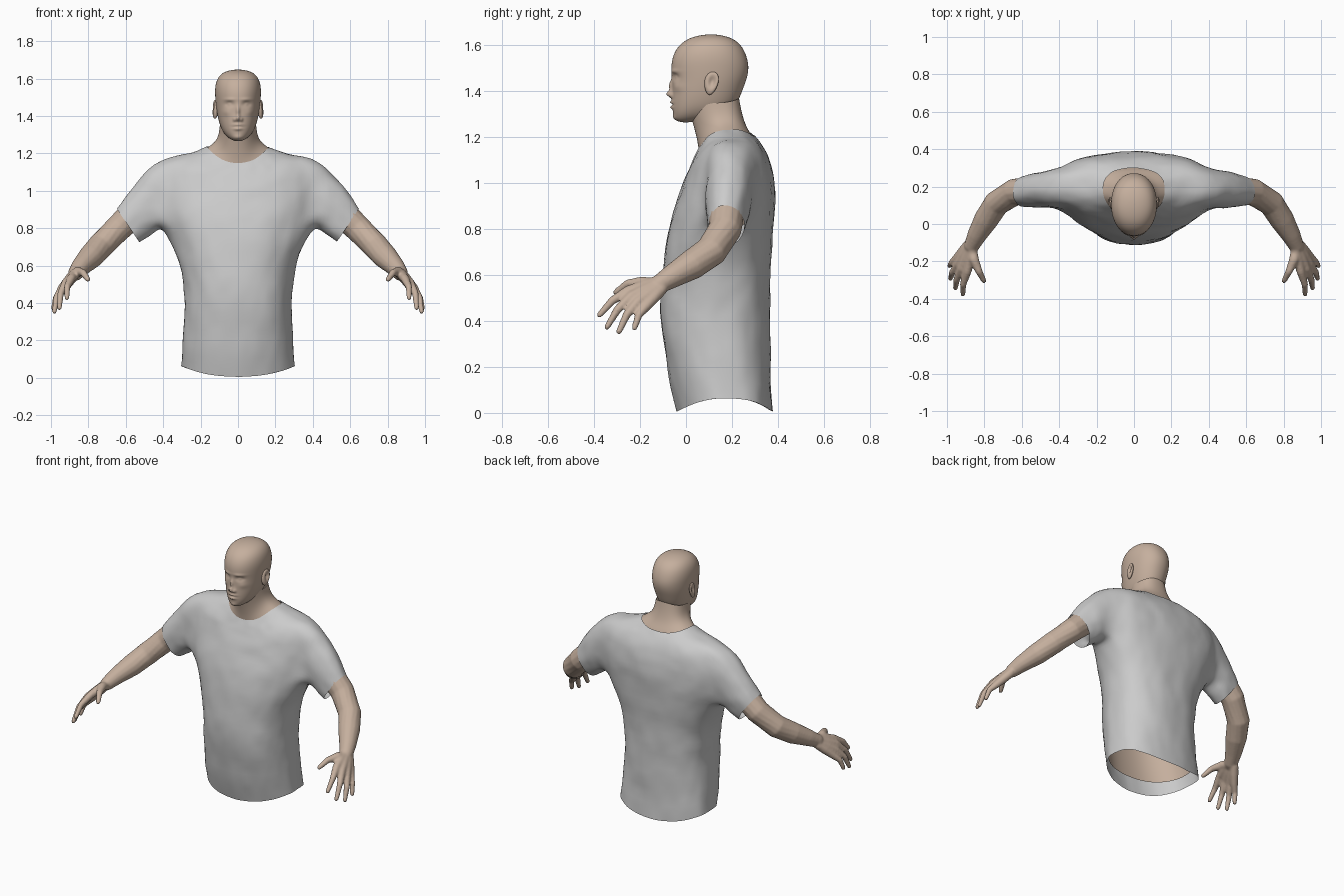
import bpy, bmesh, math
from mathutils import Vector
from math import sin, cos, pi, exp

if "Cube" in bpy.data.objects:
    bpy.data.objects.remove(bpy.data.objects["Cube"])

skin = bpy.data.materials.new("skin")
skin.diffuse_color = (0.56, 0.43, 0.34, 1)
skin.use_nodes = True
skin.node_tree.nodes["Principled BSDF"].inputs["Base Color"].default_value = skin.diffuse_color


def spow(v, e):
    return math.copysign(abs(v) ** e, v)


def make_object(name, bm, mat=None):
    bmesh.ops.recalc_face_normals(bm, faces=bm.faces[:])
    for f in bm.faces:
        f.smooth = True
    me = bpy.data.meshes.new(name)
    bm.to_mesh(me)
    bm.free()
    ob = bpy.data.objects.new(name, me)
    bpy.context.collection.objects.link(ob)
    if mat:
        me.materials.append(mat)
    return ob


def loft(levels, n=24, ex=0.85, eback=0.75, cap=False):
    """Stack of rings: (half width, y front, y back, z front, z side, z back)."""
    bm = bmesh.new()
    rows = []
    for a, yf, yb, zf, zs, zb in levels:
        row = []
        for j in range(n):
            t = 2 * pi * j / n
            s, c = sin(t), cos(t)
            y = (yf + yb) / 2 + (yb - yf) / 2 * spow(s, eback if s > 0 else 1)
            z = zs * c * c + (zb if s > 0 else zf) * s * s
            row.append(bm.verts.new((a * spow(c, ex), y, z)))
        rows.append(row)
    grid = [[bm.faces.new((r0[j], r0[(j + 1) % n], r1[(j + 1) % n], r1[j]))
             for j in range(n)] for r0, r1 in zip(rows, rows[1:])]
    if cap:
        bm.faces.new(rows[0])
        bm.faces.new(rows[-1])
    return bm, grid


def tube(bm, pts, n=14):
    """Closed round tube through (point, radius) pairs with a rounded tip."""
    pts = [(Vector(p), r) for p, r in pts]
    (p0, _), (p1, r1) = pts[-2:]
    d = (p1 - p0).normalized()
    pts.append((p1 + d * r1 * 0.75, r1 * 0.6))
    rows = []
    for i, (p, r) in enumerate(pts):
        d = (pts[min(i + 1, len(pts) - 1)][0] - pts[max(i - 1, 0)][0]).normalized()
        u = d.cross(Vector((0.3, 0.2, 1))).normalized()
        v = d.cross(u)
        rows.append([bm.verts.new(p + (u * cos(2 * pi * k / n) + v * sin(2 * pi * k / n)) * r)
                     for k in range(n)])
    for r0, r1 in zip(rows, rows[1:]):
        for k in range(n):
            bm.faces.new((r0[k], r0[(k + 1) % n], r1[(k + 1) % n], r1[k]))
    bm.faces.new(rows[0][::-1])
    bm.faces.new(rows[-1])


# Shirt: torso rings from hem to collar
torso = [
    (.308, -.040, .377, .005, .065, .005),
    (.296, -.088, .368, .20, .22, .20),
    (.287, -.117, .366, .40, .40, .40),
    (.295, -.113, .370, .55, .53, .55),
    (.328, -.098, .374, .72, .66, .70),
    (.400, -.066, .386, .86, .80, .86),
    (.435, -.030, .390, .96, .92, .97),
    (.445, .000, .380, 1.04, 1.04, 1.06),
    (.405, .024, .355, 1.09, 1.178, 1.13),
    (.265, .040, .322, 1.125, 1.198, 1.18),
    (.167, .050, .300, 1.147, 1.238, 1.205)]
bm, grid = loft(torso)
holes = [grid[r][j % 24] for r in (5, 6, 7) for c in (0, 12) for j in range(c - 2, c + 2)]
bmesh.ops.delete(bm, geom=holes, context='FACES')

# Sleeves: extrude each armhole; rings are (top x, top z, bottom x, bottom z, y centre, y radius)
sleeve = [(.49, 1.115, .43, .785, .185, .105),
          (.58, 1.005, .485, .745, .18, .094),
          (.65, .908, .525, .722, .172, .083)]
for side in (-1, 1):
    edges = [e for e in bm.edges if e.is_boundary
             and all(v.co.z > .5 and v.co.x * side > .2 for v in e.verts)]
    zc, hz, yc, hy = .99, .19, .182, .105
    for tx, tz, bx, bz, y, ry in sleeve:
        new = bmesh.ops.extrude_edge_only(bm, edges=edges)["geom"]
        edges = [g for g in new if isinstance(g, bmesh.types.BMEdge)]
        for v in [g for g in new if isinstance(g, bmesh.types.BMVert)]:
            t = math.atan2((v.co.z - zc) / hz, (v.co.y - yc) / hy)
            v.co = (side * ((tx + bx) / 2 + (tx - bx) / 2 * sin(t)),
                    y + ry * cos(t), (tz + bz) / 2 + (tz - bz) / 2 * sin(t))
        zc, hz, yc, hy = (tz + bz) / 2, (tz - bz) / 2, y, ry
shirt = make_object("shirt", bm)
shirt.modifiers.new("smooth", 'SUBSURF').levels = 2
shirt.modifiers["smooth"].render_levels = 2

# Soft cloth folds
folds = bpy.data.textures.new("folds", 'CLOUDS')
folds.noise_scale = 0.16
d = shirt.modifiers.new("folds", 'DISPLACE')
d.texture, d.strength, d.mid_level = folds, 0.018, 0.5

# Body under the shirt, with the neck
low = (.300, -.070, .370, .11, .13, .12)
inner = [(a - .02, f + .02, b - .02, zf - .015 * (i > 7), zs - .02 * (i > 7), zb - .015 * (i > 7))
         for i, (a, f, b, zf, zs, zb) in enumerate([low] + torso[1:-1])]
neck = [(.163, .054, .294, 1.142, 1.232, 1.198),
        (.122, .050, .262, 1.175, 1.262, 1.245),
        (.103, .038, .242, 1.23, 1.30, 1.31),
        (.098, .020, .232, 1.29, 1.35, 1.37)]
bm, _ = loft(inner + neck)
body = make_object("body", bm, skin)
s = body.modifiers.new("smooth", 'SUBSURF')
s.levels = s.render_levels = 2

# Head: rings from chin to crown
head_rings = [
    (.030, .010, .120, 1.263, 1.27, 1.28),
    (.066, -.038, .190, 1.266, 1.293, 1.32),
    (.090, -.056, .222, 1.290, 1.33, 1.35),
    (.103, -.062, .238, 1.335, 1.37, 1.38),
    (.112, -.062, .253, 1.39, 1.41, 1.42),
    (.119, -.061, .268, 1.45, 1.455, 1.46),
    (.123, -.066, .275, 1.49, 1.50, 1.50),
    (.125, -.064, .270, 1.54, 1.545, 1.54),
    (.116, -.042, .250, 1.592, 1.594, 1.592),
    (.088, .005, .210, 1.630, 1.630, 1.630),
    (.045, .060, .155, 1.645, 1.645, 1.645),
    (.010, .100, .120, 1.648, 1.648, 1.648)]
bm, _ = loft(head_rings, ex=0.93, eback=0.93, cap=True)
head = make_object("head", bm, skin)
s = head.modifiers.new("smooth", 'SUBSURF')
s.levels = s.render_levels = 3
me = bpy.data.meshes.new_from_object(head.evaluated_get(bpy.context.evaluated_depsgraph_get()))
head.modifiers.clear()
head.data = me

# Face: soft bumps (x, z, x spread, z spread, push in y)
bumps = [(0, 1.388, .014, .015, -.024), (0, 1.425, .010, .026, -.014),
         (.019, 1.381, .008, .009, -.011), (.046, 1.463, .022, .013, .013),
         (.046, 1.461, .013, .007, -.009), (.046, 1.461, .015, .0025, .003),
         (.045, 1.488, .030, .008, -.005), (0, 1.353, .024, .006, -.011),
         (0, 1.331, .021, .007, -.011), (0, 1.342, .026, .003, .005),
         (0, 1.284, .026, .014, -.007), (.065, 1.42, .022, .018, -.005)]
bumps += [(-b[0],) + b[1:] for b in bumps if b[0]]
for v in me.vertices:
    if v.co.y < .06:
        x, z = v.co.x, v.co.z
        v.co.y += sum(p * exp(-((x - bx) / sx) ** 2 - ((z - bz) / sz) ** 2)
                      for bx, bz, sx, sz, p in bumps)

# Ears: flattened shells with a hollow
bm = bmesh.new()
bmesh.ops.create_uvsphere(bm, u_segments=32, v_segments=24, radius=1)
for v in bm.verts:
    x, y, z = v.co
    rr = math.hypot(y - .1, z - .15)
    x = x * .016 - (.018 * exp(-(rr / .5) ** 2) if x > 0 else 0)
    w = .03 * (1 + .2 * z)
    v.co = (.123 + x + .2 * w * y, .11 + w * y + .007 * z, 1.435 + .05 * z)
ear = make_object("ears", bm, skin)
ear.modifiers.new("pair", 'MIRROR')

# Arm with palm and fingers, fused by a remesh and mirrored
bm = bmesh.new()
tube(bm, [((.40, .185, 1.02), .08), ((.53, .18, .905), .08), ((.64, .17, .80), .073),
          ((.735, .11, .705), .070), ((.79, .025, .645), .066),
          ((.84, -.06, .595), .052), ((.872, -.125, .555), .040)])
wrist = Vector((.872, -.12, .555))
fingers = [((.892, -.255, .530), (.915, -.378, .425)),
           ((.922, -.240, .507), (.955, -.345, .372)),
           ((.940, -.212, .482), (.982, -.293, .352)),
           ((.942, -.175, .464), (.987, -.225, .368))]
for i, (k, tip) in enumerate(fingers):
    k, tip = Vector(k), Vector(tip)
    root = wrist + (k - Vector((.92, -.22, .495))) * .35
    r = .018 - .001 * (i == 3)
    tube(bm, [(root, .028), ((root + k) / 2, .027), (k, .023),
              ((k + tip) / 2 + Vector((.010, -.006, .010)), r), (tip, .013)])
tube(bm, [((.868, -.13, .555), .028), ((.856, -.19, .568), .027),
          ((.828, -.255, .562), .019), ((.802, -.305, .525), .014)])
arm = make_object("arms", bm, skin)
m = arm.modifiers.new("fuse", 'REMESH')
m.mode, m.voxel_size, m.use_smooth_shade = 'VOXEL', 0.007, True
m = arm.modifiers.new("soften", 'SMOOTH')
m.factor, m.iterations = 0.5, 5
arm.modifiers.new("pair", 'MIRROR').use_mirror_merge = False
